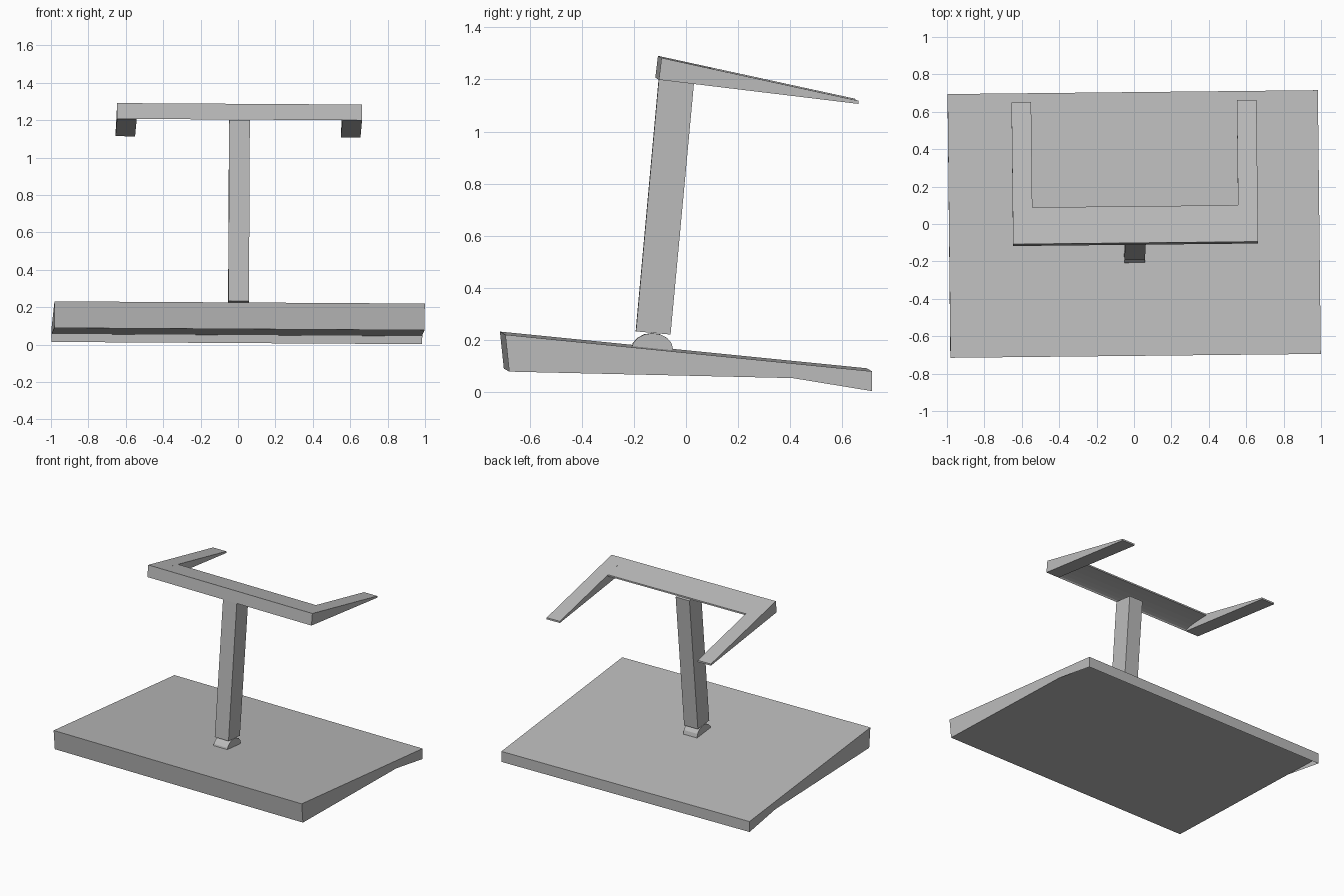
import bpy, bmesh, math
from mathutils import Matrix

if "Cube" in bpy.data.objects:
    bpy.data.objects.remove(bpy.data.objects["Cube"])

grey = bpy.data.materials.new("grey")
grey.diffuse_color = (0.5, 0.5, 0.5, 1)
grey.use_nodes = True
grey.node_tree.nodes["Principled BSDF"].inputs["Base Color"].default_value = grey.diffuse_color

# slight yaw and roll shared by the whole stand
LEAN = Matrix.Rotation(0.006, 4, 'Y') @ Matrix.Rotation(0.0105, 4, 'Z')


def finish(name, bm):
    mesh = bpy.data.meshes.new(name)
    bm.transform(LEAN)
    bm.to_mesh(mesh)
    bm.free()
    mesh.materials.append(grey)
    obj = bpy.data.objects.new(name, mesh)
    bpy.context.collection.objects.link(obj)
    return obj


def extrude_profile(name, profile, x0, x1, skip=()):
    """Side profile of (y, z) points extruded along x; skip leaves edges open."""
    bm = bmesh.new()
    a = [bm.verts.new((x0, y, z)) for y, z in profile]
    b = [bm.verts.new((x1, y, z)) for y, z in profile]
    bm.faces.new(a)
    bm.faces.new(b[::-1])
    n = len(profile)
    for i in range(n):
        if i not in skip:
            j = (i + 1) % n
            bm.faces.new((a[i], b[i], b[j], a[j]))
    bmesh.ops.recalc_face_normals(bm, faces=bm.faces)
    return finish(name, bm)


# wedge base, open underneath where the sides drop behind the bottom plate
base = [(-0.705, 0.225), (-0.69, 0.083), (0.40, 0.058), (0.705, 0.008), (0.705, 0.084)]
extrude_profile("base", base, -0.99, 0.99, skip=(2,))

# rear part of the bottom plate, recessed between the sides
bm = bmesh.new()
bm.faces.new([bm.verts.new(p) for p in (
    (-0.99, 0.40, 0.058), (-0.99, 0.705, 0.051), (0.99, 0.705, 0.051), (0.99, 0.40, 0.058))])
if bm.faces[:][0].calc_area() and bm.faces[:]:
    bm.normal_update()
    if bm.faces[:][0].normal.z > 0:
        bmesh.ops.reverse_faces(bm, faces=bm.faces[:])
finish("rear_bottom_plate", bm)

# rounded pivot under the post
pivot = [(-0.13 + 0.08 * math.cos(math.pi * i / 8), 0.163 + 0.062 * math.sin(math.pi * i / 8))
         for i in range(9)]
pivot += [(-0.21, 0.14), (-0.05, 0.14)]
extrude_profile("pivot", pivot, -0.055, 0.055)

# leaning post
extrude_profile("post", [(-0.105, 1.20), (-0.193, 0.232), (-0.06, 0.22), (0.03, 1.185)],
                -0.055, 0.055)

# tapered arms on both sides
arm = [(-0.101, 1.287), (-0.111, 1.203), (0.657, 1.11), (0.657, 1.122)]
for side, sign in (("left", -1), ("right", 1)):
    extrude_profile(side + "_arm", arm, sign * 0.55, sign * 0.655)

# crossbar with a hollowed underside
hollow = []
for i in range(7):
    t = math.pi / 2 * i / 6
    hollow.append((0.095 - 0.206 * math.cos(t), 1.203 + 0.03 * math.sin(t)))
extrude_profile("crossbar", [(-0.101, 1.287)] + hollow + [(0.095, 1.244)], -0.55, 0.55)
